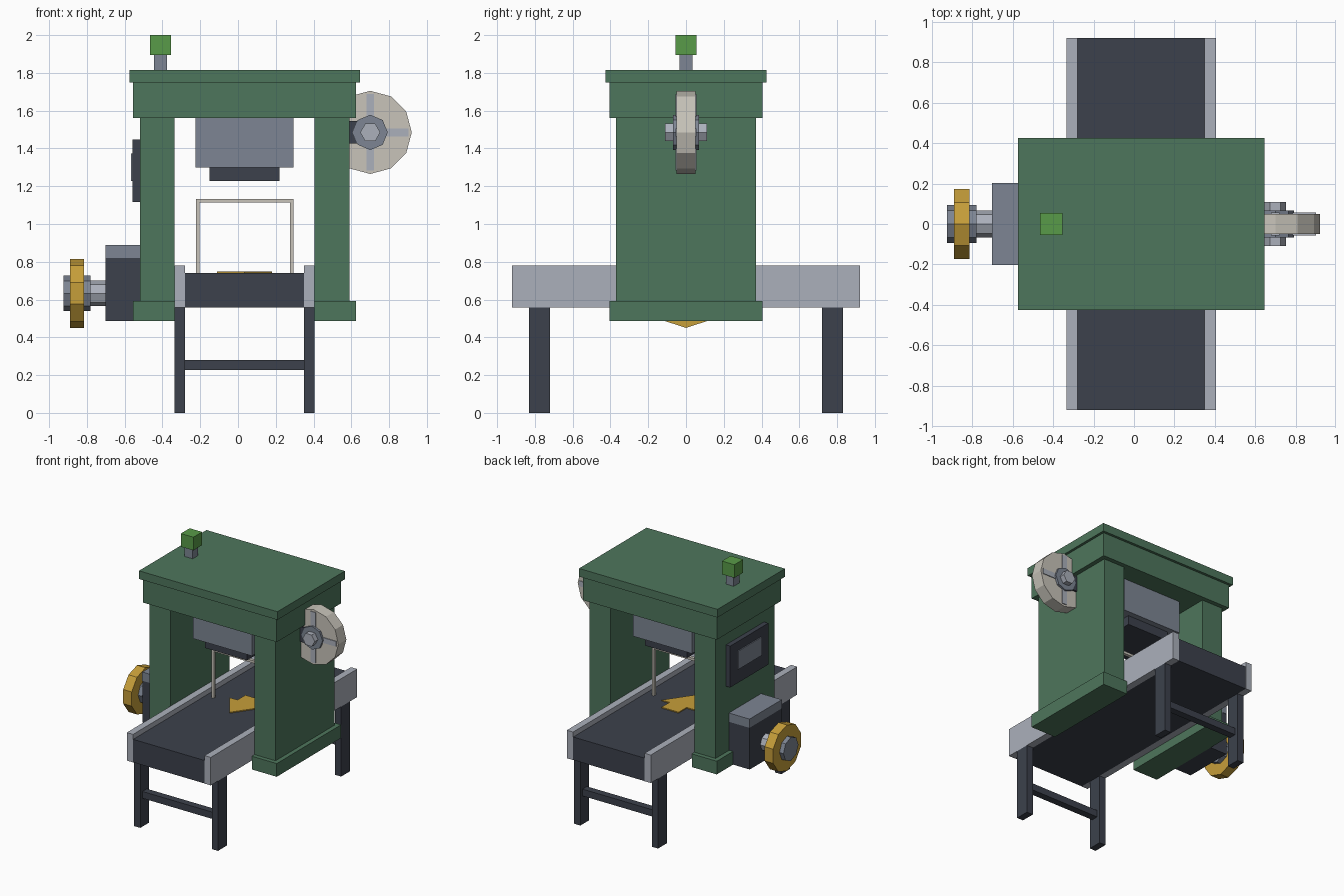
import bpy, bmesh, math
from mathutils import Matrix

if "Cube" in bpy.data.objects:
    bpy.data.objects.remove(bpy.data.objects["Cube"])


def mat(name, rgb):
    m = bpy.data.materials.new(name)
    m.diffuse_color = (*rgb, 1)
    m.use_nodes = True
    m.node_tree.nodes["Principled BSDF"].inputs["Base Color"].default_value = m.diffuse_color
    return m


GREEN = mat("machine green", (.076, .181, .107))
DARK = mat("dark metal", (.045, .053, .072))
GREY = mat("mid grey", (.205, .235, .292))
LIGHT = mat("light steel", (.407, .434, .497))
CREAM = mat("cream", (.578, .552, .491))
GOLD = mat("gold", (.565, .342, .042))
LAMP = mat("lamp green", (.098, .328, .065))


def finish(name, bm, m):
    bmesh.ops.recalc_face_normals(bm, faces=bm.faces)
    me = bpy.data.meshes.new(name)
    bm.to_mesh(me)
    bm.free()
    me.materials.append(m)
    ob = bpy.data.objects.new(name, me)
    bpy.context.collection.objects.link(ob)
    return ob


def box(name, m, x, y, z):
    """Box from (min, max) ranges."""
    bm = bmesh.new()
    bmesh.ops.create_cube(bm, size=1)
    for v in bm.verts:
        for i, (a, b) in enumerate((x, y, z)):
            v.co[i] = a if v.co[i] < 0 else b
    return finish(name, bm, m)


def prism(name, m, n, r, axis, a, b, centre):
    """n-sided prism from a to b along x or y; centre = the other two coordinates."""
    bm = bmesh.new()
    ring = []
    for i in range(n):
        t = 2 * math.pi * i / n
        # x axis: first vertex points down; y axis: first vertex points along x
        p, q = (math.sin(t), -math.cos(t)) if axis == 'x' else (math.cos(t), math.sin(t))
        p, q = centre[0] + r * p, centre[1] + r * q
        ring.append(bm.verts.new((a, p, q) if axis == 'x' else (p, a, q)))
    f = bm.faces.new(ring)
    ext = bmesh.ops.extrude_face_region(bm, geom=[f])
    d = (b - a, 0, 0) if axis == 'x' else (0, b - a, 0)
    bmesh.ops.translate(bm, vec=d,
                        verts=[e for e in ext['geom'] if isinstance(e, bmesh.types.BMVert)])
    return finish(name, bm, m)


CX = .035  # centre line of the housing and conveyor

# Housing: posts, plinths, beam and cap
for side, s in (("left", -1), ("right", 1)):
    def span(a, b):
        return tuple(sorted((CX + s * a, CX + s * b)))
    box(side + "_post", GREEN, span(.37, .555), (-.37, .37), (.54, 1.6))
    box(side + "_plinth", GREEN, span(.37, .59), (-.405, .405), (.487, .592))
    # Conveyor rails and legs
    box(side + "_rail", LIGHT, span(.315, .37), (-.922, .922), (.557, .78))
    for end, y in (("front", -.775), ("back", .775)):
        box(f"{end}_{side}_leg", DARK, span(.315, .37), (y - .055, y + .055), (0, .557))
    # Guard arch uprights
    box(side + "_guard_upright", CREAM, span(.24, .258), (-.0125, .0125), (.74, 1.133))
box("top_beam", GREEN, (-.555, .625), (-.405, .405), (1.56, 1.75))
box("top_cap", GREEN, (-.575, .645), (-.425, .425), (1.75, 1.815))
box("guard_bar", CREAM, (CX - .24, CX + .24), (-.0125, .0125), (1.113, 1.133))

# Conveyor bed and leg braces
box("conveyor_belt", DARK, (CX - .315, CX + .315), (-.92, .92), (.557, .74))
for end, y in (("front", -.775), ("back", .775)):
    box(end + "_brace", DARK, (CX - .315, CX + .315), (y - .028, y + .028), (.226, .28))

# Direction arrow on the belt, pointing to the front
bm = bmesh.new()
half = [(0, -.155), (.145, .05), (.075, .05), (.075, .15)]
outline = half + [(-x, y) for x, y in reversed(half[1:])]
f = bm.faces.new([bm.verts.new((CX + x, y, .739)) for x, y in outline])
ext = bmesh.ops.extrude_face_region(bm, geom=[f])
bmesh.ops.translate(bm, vec=(0, 0, .009),
                    verts=[e for e in ext['geom'] if isinstance(e, bmesh.types.BMVert)])
finish("belt_arrow", bm, GOLD)

# Press head
box("press_head", GREY, (CX - .26, CX + .26), (-.245, .245), (1.3, 1.57))
box("press_plate", DARK, (CX - .185, CX + .185), (-.2, .2), (1.228, 1.3))

# Motor and drive wheel on the left
box("motor_box", DARK, (-.702, -.52), (-.2, .2), (.487, .82))
box("motor_lid", GREY, (-.702, -.52), (-.203, .203), (.82, .89))
prism("drive_shaft", LIGHT, 8, .067, 'x', -.79, -.69, (0, .633))
prism("drive_hub", GREY, 8, .094, 'x', -.925, -.78, (0, .633))
prism("drive_wheel", GOLD, 10, .183, 'x', -.89, -.815, (0, .633))

# Control panel
box("control_panel", DARK, (-.558, -.51), (-.24, .24), (1.117, 1.447))
box("panel_screen", GREY, (-.566, -.55), (-.15, .15), (1.228, 1.374))

# Reel on the right, with spokes and hub
RC = (.70, 1.485)
box("reel_arm", DARK, (.58, .69), (-.065, .065), (1.425, 1.545))
prism("reel_disc", CREAM, 12, .22, 'y', -.05, .05, RC)
box("reel_spoke_upright", LIGHT, (.679, .721), (-.056, .056), (1.283, 1.687))
box("reel_spoke_level", LIGHT, (.5, .902), (-.056, .056), (1.464, 1.506))
prism("reel_hub", GREY, 8, .093, 'y', -.068, .068, RC)
prism("reel_nut", LIGHT, 6, .053, 'y', -.11, .11, RC)

# Signal lamp
box("lamp_stem", GREY, (-.445, -.375), (-.035, .035), (1.81, 1.895))
box("signal_lamp", LAMP, (-.465, -.355), (-.055, .055), (1.895, 2.0))
